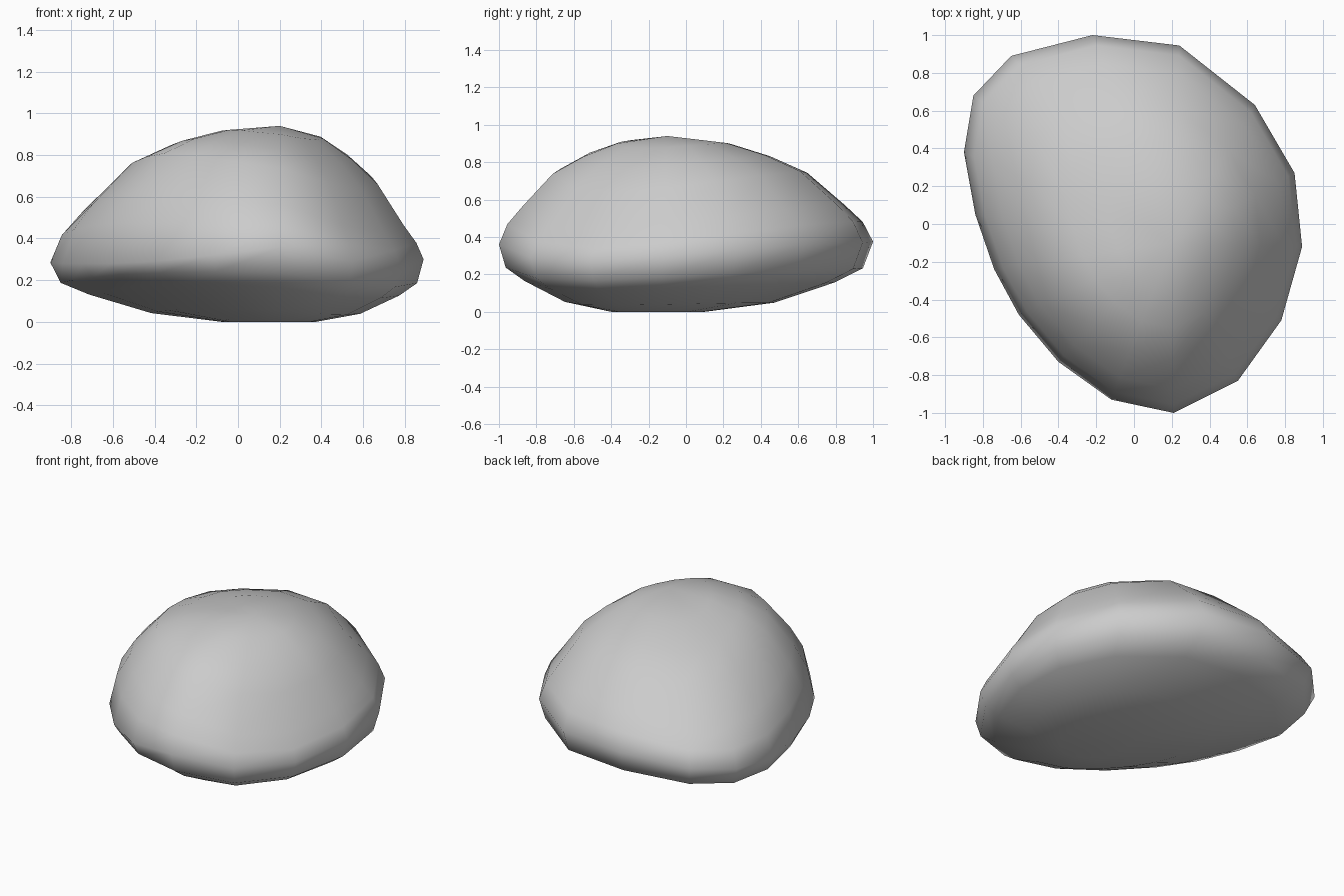
import bpy, bmesh
from mathutils import Vector

if "Cube" in bpy.data.objects:
    bpy.data.objects.remove(bpy.data.objects["Cube"])

# Widest outline of the boulder, counter-clockwise:
# x, y, z, extra fullness of the upper side, extra fullness of the underside
outline = (
    (-.22, 1.0, .375, -.02, 0), (-.65, .89, .34, -.07, 0),
    (-.85, .68, .31, -.05, 0), (-.90, .38, .285, 0, -.04),
    (-.84, .05, .28, .07, -.10), (-.74, -.24, .28, .12, -.15),
    (-.61, -.48, .28, .15, -.20), (-.40, -.73, .29, .13, -.20),
    (-.12, -.93, .32, .06, -.14), (.21, -1.0, .36, -.02, -.04),
    (.55, -.83, .29, -.11, 0), (.78, -.51, .27, -.14, 0),
    (.89, -.12, .30, -.12, 0), (.85, .27, .33, -.08, 0),
    (.64, .63, .36, -.04, 0), (.24, .945, .37, 0, 0))
apex = Vector((.20, -.10, .94))
base = Vector((.20, -.20, 0))

# Profiles: (distance from pole, height towards pole), as fractions
upper = [(.95, .20), (.86, .37), (.68, .67), (.50, .82), (.30, .935)]
lower = [(.25, 1.0), (.56, .87), (.83, .58), (.955, .38)]

bm = bmesh.new()


def ring(pole, f, h, column):
    verts = []
    for row in outline:
        p = Vector(row[:3])
        v = pole.lerp(p, f)
        height = h + row[column] * 4 * h * (1 - h)
        v.z = p.z + (pole.z - p.z) * height
        verts.append(bm.verts.new(v))
    return verts


# Stack of rings from underside to crown
rings = [ring(base, f, h, 4) for f, h in lower]
rings.append(ring(base, 1, 0, 4))
rings += [ring(apex, f, h, 3) for f, h in upper]
n = len(outline)
for a, b in zip(rings, rings[1:]):
    for i in range(n):
        j = (i + 1) % n
        bm.faces.new((a[i], a[j], b[j], b[i]))

# Close underside and crown
bm.faces.new(rings[0])
top = bm.verts.new(apex)
for i in range(n):
    bm.faces.new((rings[-1][i], rings[-1][(i + 1) % n], top))
bmesh.ops.recalc_face_normals(bm, faces=bm.faces)
for face in bm.faces:
    face.smooth = True

mesh = bpy.data.meshes.new("boulder")
bm.to_mesh(mesh)
bm.free()
boulder = bpy.data.objects.new("boulder", mesh)
bpy.context.collection.objects.link(boulder)
